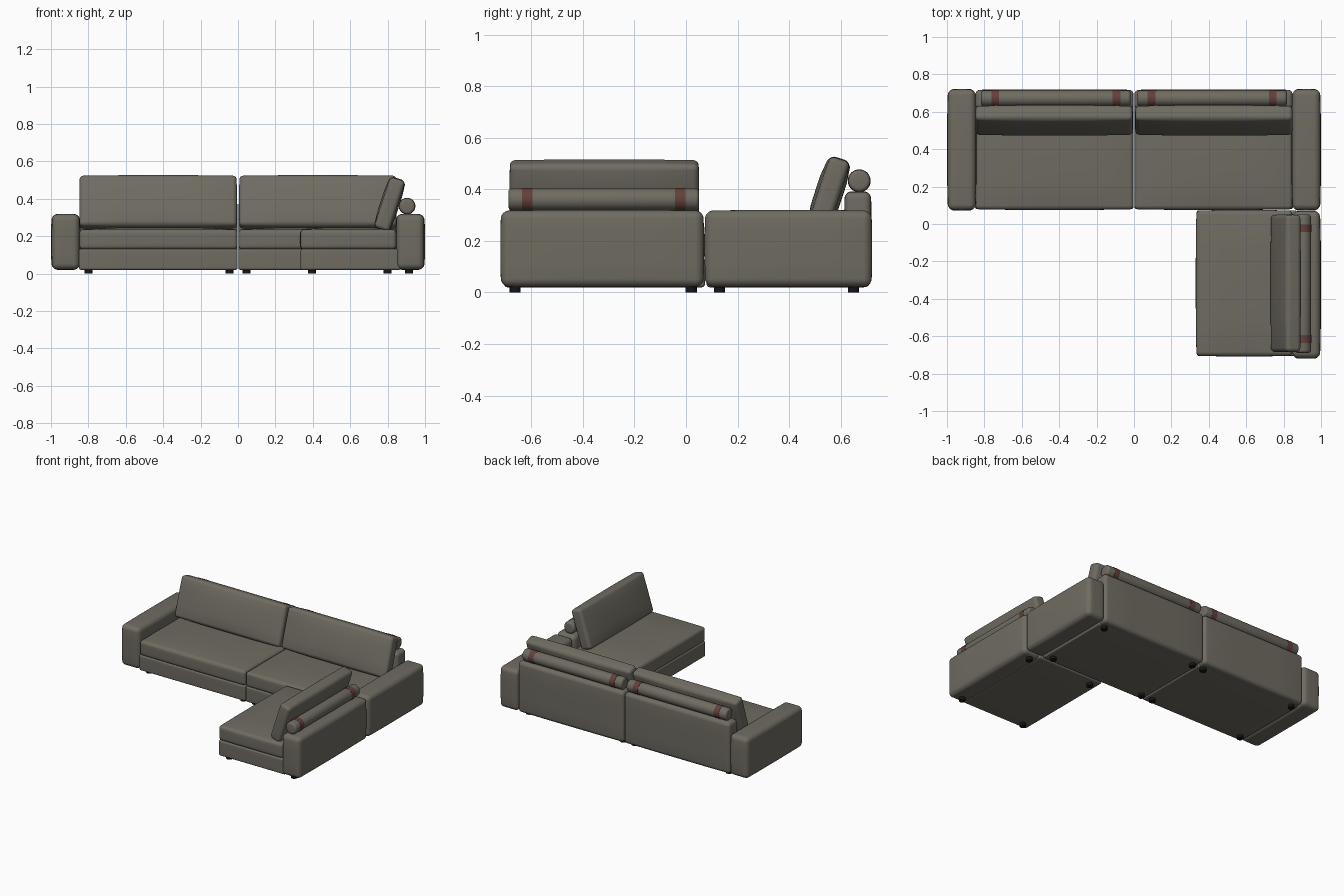
import bpy, bmesh, math
from mathutils import Vector

if "Cube" in bpy.data.objects:
    bpy.data.objects.remove(bpy.data.objects["Cube"])


def material(name, rgb):
    m = bpy.data.materials.new(name)
    m.diffuse_color = (*rgb, 1)
    m.use_nodes = True
    m.node_tree.nodes["Principled BSDF"].inputs["Base Color"].default_value = m.diffuse_color
    return m


FABRIC = material("grey fabric", (0.160, 0.148, 0.122))
STRAP = material("brown leather", (0.125, 0.052, 0.042))
BLACK = material("black plastic", (0.008, 0.008, 0.008))


def finish(name, bm, mat, loc, rot=(0, 0, 0), angle=50):
    mesh = bpy.data.meshes.new(name)
    bmesh.ops.recalc_face_normals(bm, faces=bm.faces)
    bm.to_mesh(mesh)
    bm.free()
    mesh.materials.append(mat)
    ob = bpy.data.objects.new(name, mesh)
    bpy.context.collection.objects.link(ob)
    ob.location, ob.rotation_euler = loc, rot
    bpy.ops.object.select_all(action='DESELECT')
    ob.select_set(True)
    bpy.context.view_layer.objects.active = ob
    bpy.ops.object.shade_smooth_by_angle(angle=math.radians(angle))
    return ob


def pad(name, size, loc, r=0.025, bulge=(0, 0, 0), rot=(0, 0, 0)):
    """Rounded upholstered box whose faces swell outwards by the bulge amounts."""
    half = [s / 2 - b for s, b in zip(size, bulge)]
    bm = bmesh.new()
    bmesh.ops.create_cube(bm, size=2)
    bmesh.ops.subdivide_edges(bm, edges=bm.edges, cuts=11, use_grid_fill=True)
    for v in bm.verts:
        p = Vector()
        for i in range(3):
            t, h = abs(v.co[i]), half[i]
            # outer third of the grid covers the rounded edge
            d = t * 3 * (h - r) if t < 1 / 3 else h - r + (t - 1 / 3) * 1.5 * r
            p[i] = math.copysign(d, v.co[i])
        q = Vector([max(-(h - r), min(h - r, c)) for c, h in zip(p, half)])
        p = q + (p - q).normalized() * r
        u = [c / h for c, h in zip(p, half)]
        for i in range(3):
            j, k = (i + 1) % 3, (i + 2) % 3
            p[i] += bulge[i] * u[i] * (1 - u[j] ** 4) * (1 - u[k] ** 4)
        v.co = p
    return finish(name, bm, FABRIC, loc, rot)


def span(name, lo, hi, **kw):
    """Pad given by its lower and upper corners."""
    return pad(name, [b - a for a, b in zip(lo, hi)],
               [(a + b) / 2 for a, b in zip(lo, hi)], **kw)


def rod(name, r, length, loc, mat, rot=(0, 0, 0), bevel=0.0, segs=32):
    bm = bmesh.new()
    bmesh.ops.create_cone(bm, cap_ends=True, segments=segs, radius1=r, radius2=r, depth=length)
    if bevel:
        rim = [e for e in bm.edges if abs(e.verts[0].co.z - e.verts[1].co.z) < 1e-5]
        bmesh.ops.bevel(bm, geom=rim, offset=bevel, segments=4, profile=0.5, affect='EDGES')
    return finish(name, bm, mat, loc, rot, 40)


def bolster(name, length, loc, strap_offset, rot):
    """Round roll cushion with two leather straps."""
    rod(name, 0.043, length, loc, FABRIC, rot, 0.015)
    axis = Vector((1, 0, 0)) if rot[1] else Vector((0, 1, 0))
    for i, s in enumerate((-1, 1)):
        rod(f"{name}_strap_{i + 1}", 0.0445, 0.041,
            Vector(loc) + axis * s * strap_offset, STRAP, rot)


def foot(name, x, y):
    rod(name, 0.022, 0.03, (x, y, 0.015), BLACK, segs=16)


LEAN = math.radians(-18)
QUARTER = math.pi / 2

# main two-seat run, mirrored about x = 0
for side, s in (("left", -1), ("right", 1)):
    def box(name, x0, x1, y0, y1, z0, z1, **kw):
        a, b = sorted((s * x0, s * x1))
        return span(f"{side}_{name}", (a, y0, z0), (b, y1, z1), **kw)

    box("base", 0.002, 0.85, 0.08, 0.66, 0.02, 0.132, r=0.012)
    box("seat", 0.003, 0.847, 0.075, 0.64, 0.118, 0.248, r=0.02, bulge=(0, 0.004, 0.012))
    box("back_frame", 0.002, 0.848, 0.613, 0.72, 0.02, 0.392, r=0.025, bulge=(0, 0.003, 0.003))
    box("arm", 0.842, 1.0, 0.072, 0.722, 0.02, 0.32, r=0.03, bulge=(0.006, 0.004, 0.003))
    # leaning back cushion
    pad(f"{side}_back_cushion", (0.842, 0.108, 0.29), (s * 0.427, 0.554, 0.382), r=0.02,
        bulge=(0.002, 0.014, 0.004), rot=(LEAN, 0, 0))
    bolster(f"{side}_bolster", 0.80, (s * 0.418, 0.672, 0.433), 0.324, (0, QUARTER, 0))
    for i, x in enumerate((0.046, 0.80)):
        for j, y in enumerate((0.13, 0.65)):
            foot(f"{side}_foot_{i * 2 + j + 1}", s * x, y)

# chaise section projecting forward on the right
span("chaise_base", (0.335, -0.705, 0.02), (0.87, 0.073, 0.132), r=0.012)
span("chaise_seat", (0.33, -0.708, 0.118), (0.85, 0.075, 0.248), r=0.02, bulge=(0.004, 0.004, 0.012))
span("chaise_back_frame", (0.842, -0.72, 0.02), (1.0, 0.07, 0.32), r=0.03, bulge=(0.006, 0.004, 0.003))
pad("chaise_back_cushion", (0.735, 0.102, 0.29), (0.811, -0.317, 0.371), r=0.02,
    bulge=(0.002, 0.01, 0.004), rot=(LEAN, 0, -QUARTER))
bolster("chaise_bolster", 0.74, (0.904, -0.319, 0.361), 0.296, (QUARTER, 0, 0))
for i, x in enumerate((0.396, 0.914)):
    for j, y in enumerate((-0.663, 0.02)):
        foot(f"chaise_foot_{i * 2 + j + 1}", x, y)
